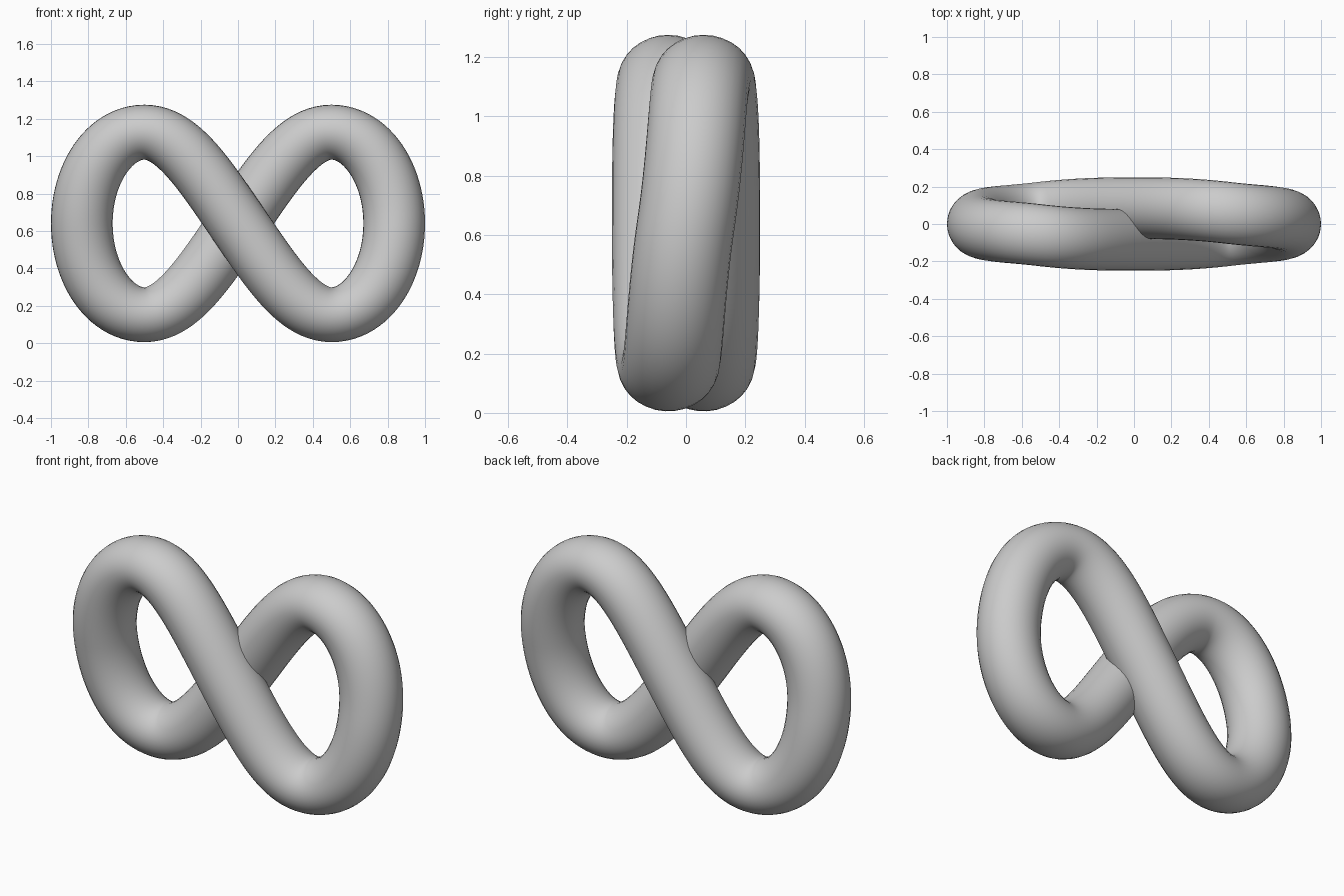
import bpy
from mathutils import Vector

cube = bpy.data.objects.get("Cube")
if cube:
    bpy.data.objects.remove(cube, do_unlink=True)

RADIUS = 0.165      # tube radius
SQUASH = 0.89       # the tube section is slightly flatter in height
MID_Z = 0.64        # height of the crossing

grey = bpy.data.materials.new("plain grey")
grey.use_nodes = True
colour = (0.6, 0.6, 0.6, 1)
grey.diffuse_color = colour
grey.node_tree.nodes["Principled BSDF"].inputs["Base Color"].default_value = colour

# Half of the path: incoming handle offset, point, outgoing handle offset.
# It runs from the front of the crossing over the lower lobe on the left side.
half = [
    ((-0.17, 0, 0.247), (0, -0.085, 0), (0.17, 0, -0.247)),
    ((-0.18, -0.021, 0), (0.5, -0.06, -0.488), (0.185, 0.022, 0)),
    ((0, -0.04, -0.27), (0.835, 0, 0), (0, 0.04, 0.27)),
    ((0.185, -0.022, 0), (0.5, 0.06, 0.488), (-0.18, 0.021, 0)),
]


def turned(v):
    """Second half of the path: mirrored in x and in depth."""
    return (-v[0], -v[1], v[2])


path = half + [tuple(turned(v) for v in p) for p in half]

# Closed figure-eight tube
curve = bpy.data.curves.new("loop_path", "CURVE")
curve.dimensions = "3D"
curve.resolution_u = 24
curve.bevel_depth = RADIUS
curve.bevel_resolution = 14
curve.twist_mode = "MINIMUM"
spline = curve.splines.new("BEZIER")
spline.bezier_points.add(len(path) - 1)
spline.use_cyclic_u = True
for point, (back, centre, ahead) in zip(spline.bezier_points, path):
    point.handle_left_type = point.handle_right_type = "FREE"
    stretch = Vector((1, 1, 1 / SQUASH))
    point.co = Vector(centre) * stretch
    point.handle_left = (Vector(centre) + Vector(back)) * stretch
    point.handle_right = (Vector(centre) + Vector(ahead)) * stretch

loop = bpy.data.objects.new("figure_eight_tube", curve)
bpy.context.collection.objects.link(loop)
bpy.ops.object.select_all(action="DESELECT")
loop.select_set(True)
bpy.context.view_layer.objects.active = loop
bpy.ops.object.convert(target="MESH")

# Flatten the section, lift to the ground and finish
loop = bpy.context.view_layer.objects.active
loop.name = "figure_eight_tube"
for v in loop.data.vertices:
    v.co.z = v.co.z * SQUASH + MID_Z
loop.data.materials.clear()
loop.data.materials.append(grey)
bpy.ops.object.shade_smooth()
